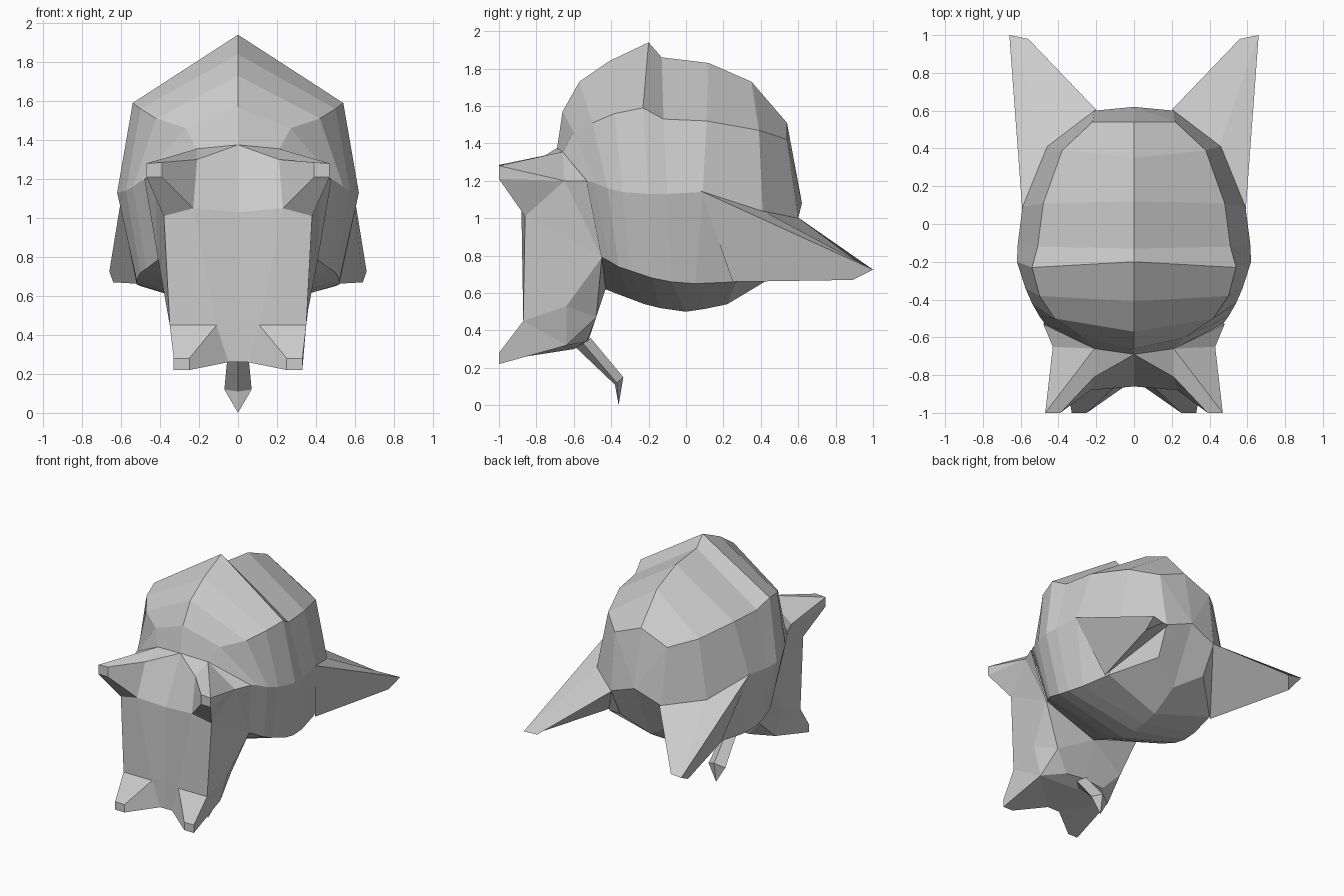
import bpy, bmesh

if "Cube" in bpy.data.objects:
    bpy.data.objects.remove(bpy.data.objects["Cube"])

grey = bpy.data.materials.new("plain_grey")
grey.diffuse_color = (0.6, 0.6, 0.6, 1)
grey.use_nodes = True
grey.node_tree.nodes["Principled BSDF"].inputs["Base Color"].default_value = grey.diffuse_color


def make_object(name, verts, faces):
    """Mesh object with flat faces and outward normals."""
    bm = bmesh.new()
    vs = [bm.verts.new(v) for v in verts]
    for f in faces:
        bm.faces.new([vs[i] for i in f])
    bmesh.ops.remove_doubles(bm, verts=bm.verts, dist=0.0005)
    bmesh.ops.recalc_face_normals(bm, faces=bm.faces)
    bmesh.ops.triangulate(bm, faces=[f for f in bm.faces if len(f.verts) > 4])
    mesh = bpy.data.meshes.new(name)
    bm.to_mesh(mesh)
    bm.free()
    mesh.materials.append(grey)
    ob = bpy.data.objects.new(name, mesh)
    bpy.context.collection.objects.link(ob)
    return ob


def mirrored(name, points, faces):
    """Build one half from named points, and its mirror image across x = 0."""
    keys = list(points)
    n = len(keys)
    verts = list(points.values()) + [(-x, y, z) for x, y, z in points.values()]
    half = [[keys.index(k) for k in f.split()] for f in faces]
    return make_object(name, verts, half + [[i + n for i in reversed(f)] for f in half])


# Skull: rings from front to back, each top, shoulder, side, lower, bottom
rings = [
    [(0, -.69, 1.37), (.21, -.66, 1.35), (.47, -.53, 1.20), (.40, -.45, .79), (0, -.43, .62)],
    [(0, -.66, 1.57), (.27, -.60, 1.46), (.50, -.49, 1.19), (.43, -.41, .77), (0, -.38, .60)],
    [(0, -.57, 1.73), (.42, -.50, 1.51), (.54, -.42, 1.16), (.47, -.36, .74), (0, -.30, .57)],
    [(0, -.41, 1.84), (.50, -.38, 1.56), (.575, -.34, 1.14), (.50, -.30, .72), (0, -.22, .54)],
    [(0, -.20, 1.94), (.54, -.23, 1.59), (.62, -.20, 1.13), (.52, -.18, .68), (0, -.14, .52)],
    [(0, -.13, 1.86), (.51, -.12, 1.53), (.615, -.10, 1.13), (.52, -.08, .66), (0, 0, .50)],
    [(0, .12, 1.83), (.48, .11, 1.52), (.59, .09, 1.14), (.50, .05, .65), (0, .10, .515)],
    [(0, .35, 1.73), (.38, .39, 1.47), (.46, .41, 1.04), (.45, .27, .66), (0, .22, .54)],
    [(0, .54, 1.51), (.22, .54, 1.42), (.21, .60, 1.00), (.20, .50, .79), (0, .42, .66)],
]
verts = []
for r in rings:
    verts += r + [(-x, y, z) for x, y, z in r[3:0:-1]]
faces = [[8 * i + j, 8 * i + (j + 1) % 8, 8 * i + 8 + (j + 1) % 8, 8 * i + 8 + j]
         for i in range(len(rings) - 1) for j in range(8)]
back = len(verts)
verts.append((0, .62, 1.08))
faces += [[back - 8 + j, back - 8 + (j + 1) % 8, back] for j in range(8)]
faces.append(list(range(8)))
make_object("skull", verts, faces)

# Face: brow spikes, flat muzzle, two lip spikes and jaw
face = {
    "crown": (0, -.69, 1.375), "brow": (.21, -.81, 1.30), "temple": (.21, -.66, 1.355),
    "cheek": (.43, -.65, 1.20), "side": (.48, -.53, 1.20),
    "h1": (.47, -1, 1.28), "h2": (.39, -1, 1.285), "h3": (.39, -1, 1.21), "h4": (.47, -1, 1.21),
    "p0": (0, -.86, 1.03), "p1": (.23, -.88, 1.05), "p2": (.38, -.86, 1.01),
    "q0": (0, -.86, .50), "q1": (.11, -.87, .45), "q2": (.35, -.87, .45),
    "b0": (0, -.86, .26), "b1": (.05, -.86, .26),
    "s1": (.25, -1, .28), "s2": (.33, -1, .28), "s3": (.33, -1, .22), "s4": (.25, -1, .22),
    "c0": (0, -.60, .30), "c2": (.30, -.64, .32), "m": (.36, -.64, .53),
    "d0": (.16, -.53, .34), "d1": (.41, -.45, .79), "d2": (.28, -.48, .47),
    "e0": (0, -.52, .35), "e1": (0, -.43, .62),
}
mirrored("face", face, [
    "crown brow temple", "brow h2 h1 temple", "temple h1 cheek", "temple cheek side",
    "h1 h2 h3 h4", "brow p1 h3 h2", "p1 p2 h4 h3", "cheek h1 h4", "cheek h4 p2",
    "crown p0 p1 brow", "p0 q0 q1 p1", "p1 q1 q2 p2",
    "q0 b0 b1 q1", "q1 s1 s2 q2", "s1 s4 s3 s2", "q1 b1 s4 s1", "q2 s2 s3 c2",
    "b0 c0 c2 b1", "b1 c2 s3 s4",
    "cheek p2 d1", "cheek d1 side", "p2 q2 m d1", "q2 c2 m", "m c2 d2", "m d2 d1",
    "c2 d0 d2", "c2 c0 e0 d0", "d0 e0 e1 d2", "d2 e1 d1",
])

# Ears: wedges swept back to a blunt tip
ear = {
    "a": (.592, .08, 1.145), "b": (.20, .605, 1.0), "c": (.47, .25, .66), "k": (.45, .41, 1.04),
    "t1": (.66, 1, .725), "t2": (.56, .98, .72), "t3": (.64, .89, .67),
}
mirrored("ears", ear, ["a k t1", "k b t2 t1", "a t1 t3 c", "b c t3 t2", "t1 t2 t3", "a c b k"])

# Chin tuft: thin bar with a pointed end
tuft = {
    "u0": (0, -.59, .31), "u1": (.05, -.55, .33), "u2": (0, -.51, .36),
    "v0": (0, -.38, .11), "v1": (.07, -.37, .12), "v2": (0, -.335, .15), "tip": (0, -.36, 0),
}
mirrored("chin_tuft", tuft, ["u0 u1 v1 v0", "u1 u2 v2 v1", "v0 v1 tip", "v1 v2 tip", "u0 u2 u1"])
